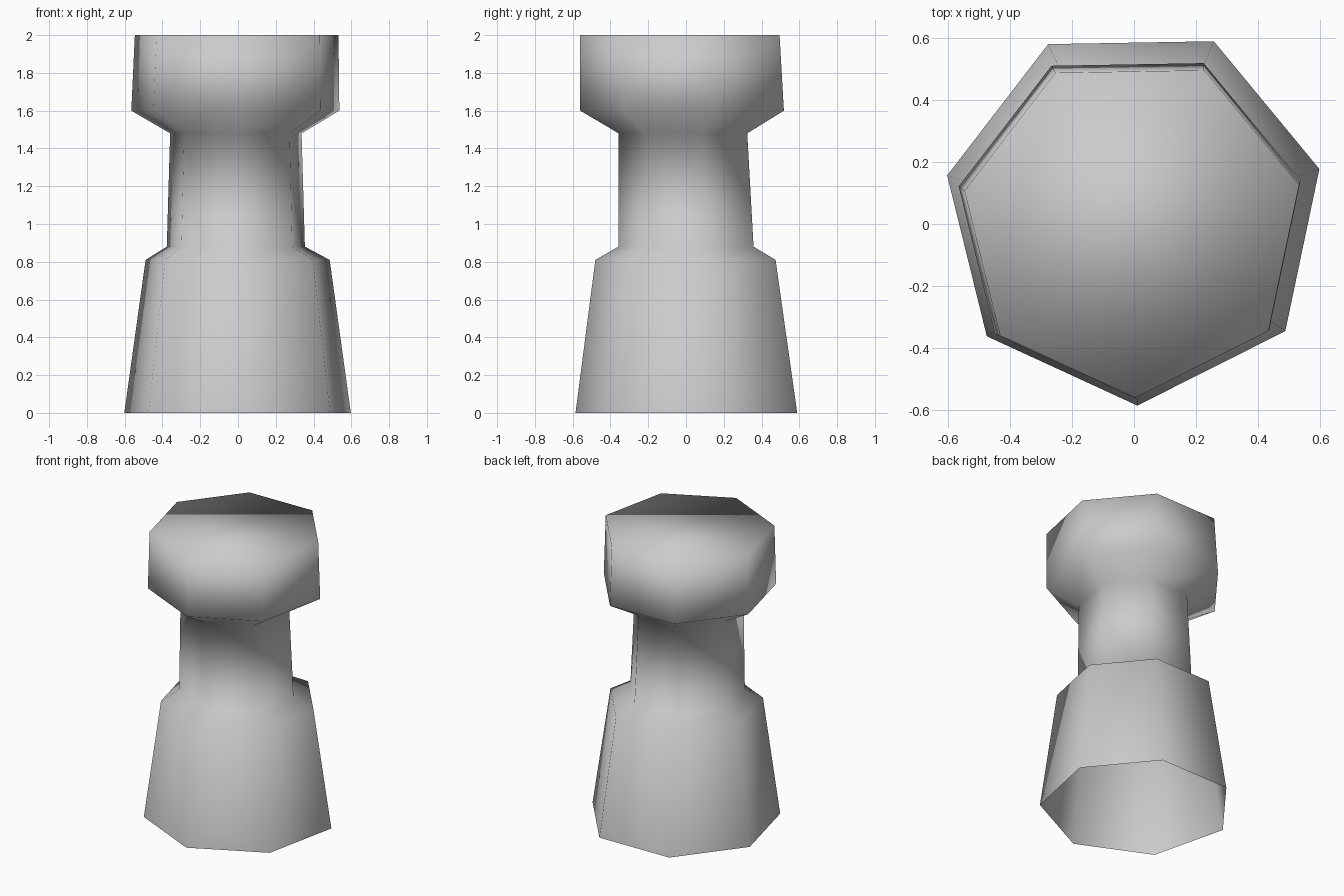
import bpy
import bmesh
from math import sin, cos, radians, tau

cube = bpy.data.objects.get("Cube")
if cube:
    bpy.data.objects.remove(cube, do_unlink=True)

SIDES = 7
TURN = radians(-89)

# Rings from the base up: height, radius, centre x, centre y
RINGS = [
    (0.00, 0.615, 0.0, 0.03),
    (0.81, 0.50, 0.0, 0.02),
    (0.88, 0.375, -0.01, 0.017),
    (1.48, 0.357, -0.01, 0.0),
    (1.60, 0.565, -0.012, 0.005),
    (2.00, 0.553, -0.005, -0.007),
]


def add_ring(bm, z, radius, cx, cy):
    angles = [TURN + tau * i / SIDES for i in range(SIDES)]
    return [bm.verts.new((cx + radius * cos(a), cy + radius * sin(a), z)) for a in angles]


# Grey material
grey = bpy.data.materials.new("plain grey")
grey.use_nodes = True
colour = (0.6, 0.6, 0.6, 1.0)
grey.diffuse_color = colour
grey.node_tree.nodes["Principled BSDF"].inputs["Base Color"].default_value = colour

# Column shell: flared base, narrow neck, wide head; open underneath
bm = bmesh.new()
loops = [add_ring(bm, *ring) for ring in RINGS]
for low, high in zip(loops, loops[1:]):
    for i in range(SIDES):
        j = (i + 1) % SIDES
        bm.faces.new((low[i], low[j], high[j], high[i]))

# Closed top
bm.faces.new(loops[-1])

# Rounded shading over the whole surface
for face in bm.faces:
    face.smooth = True

mesh = bpy.data.meshes.new("column")
bm.to_mesh(mesh)
bm.free()
mesh.materials.append(grey)
column = bpy.data.objects.new("column", mesh)
bpy.context.collection.objects.link(column)
